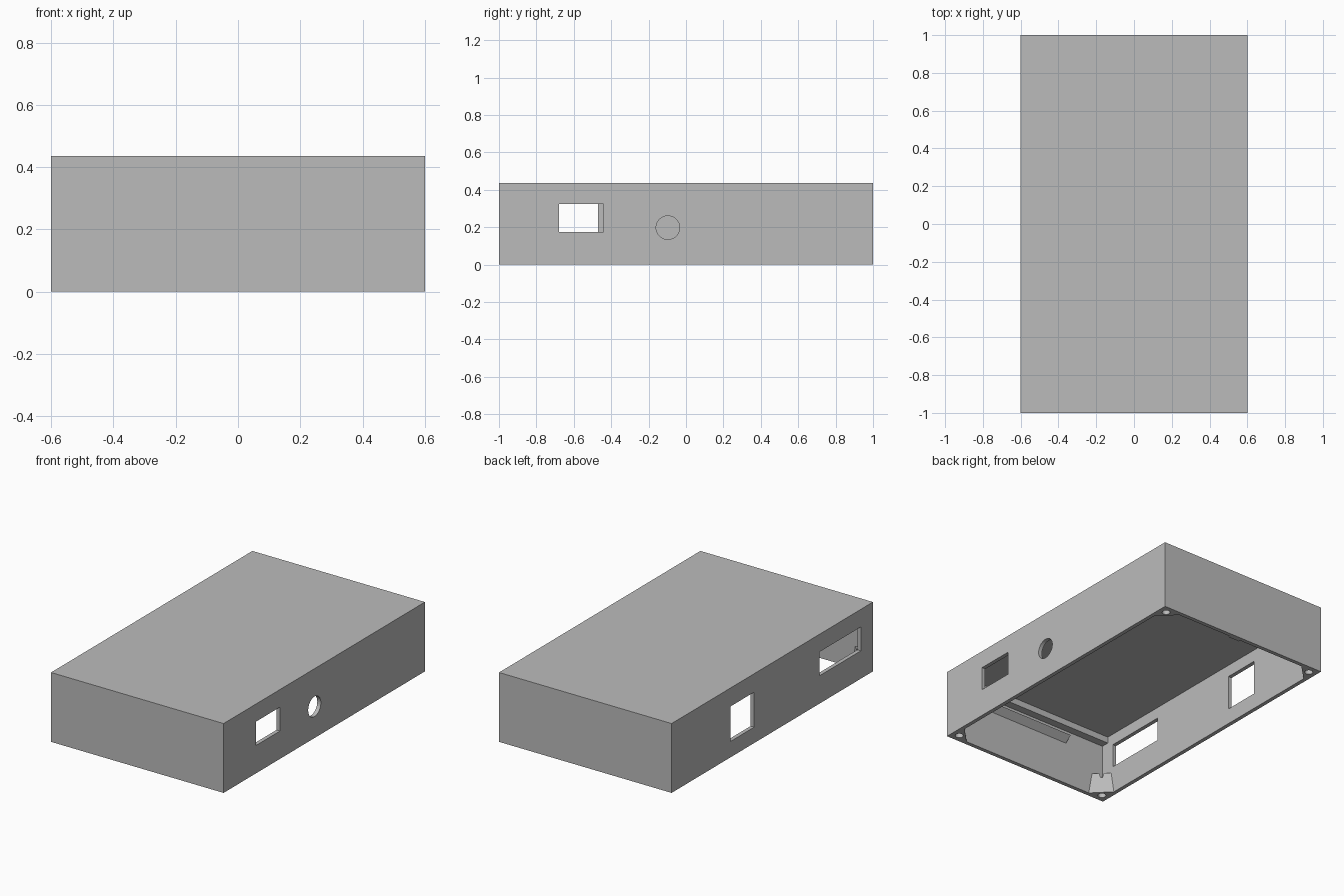
import bpy, bmesh, math
from mathutils import Matrix, Vector

if "Cube" in bpy.data.objects:
    bpy.data.objects.remove(bpy.data.objects["Cube"])

W, L, H = 1.2, 2.0, 0.436          # outer size
T, CEIL = 0.025, 0.396             # wall thickness, underside of the lid
IX, IY = W / 2 - T, L / 2 - T      # inner half sizes

grey = bpy.data.materials.new("plain grey")
grey.use_nodes = True
grey.diffuse_color = (0.5, 0.5, 0.5, 1)
grey.node_tree.nodes["Principled BSDF"].inputs["Base Color"].default_value = (0.5, 0.5, 0.5, 1)


def finish(name, bm):
    bmesh.ops.recalc_face_normals(bm, faces=bm.faces)
    mesh = bpy.data.meshes.new(name)
    bm.to_mesh(mesh)
    bm.free()
    mesh.materials.append(grey)
    obj = bpy.data.objects.new(name, mesh)
    bpy.context.collection.objects.link(obj)
    return obj


def box(name, x, y, z):
    """Box from (low, high) ranges."""
    bm = bmesh.new()
    size = [b - a for a, b in (x, y, z)]
    mid = [(a + b) / 2 for a, b in (x, y, z)]
    bmesh.ops.create_cube(bm, size=1, matrix=Matrix.Translation(mid) @ Matrix.Diagonal((*size, 1)))
    return finish(name, bm)


def cylinder(name, centre, radius, depth, axis="Z"):
    bm = bmesh.new()
    turn = Matrix.Rotation(math.pi / 2, 4, "Y") if axis == "X" else Matrix.Identity(4)
    bmesh.ops.create_cone(bm, cap_ends=True, segments=32, radius1=radius, radius2=radius,
                          depth=depth, matrix=Matrix.Translation(centre) @ turn)
    return finish(name, bm)


def loft(name, bottom, top):
    """Solid between two outlines with the same number of points."""
    bm = bmesh.new()
    a = [bm.verts.new(p) for p in bottom]
    b = [bm.verts.new(p) for p in top]
    bm.faces.new(a)
    bm.faces.new(b)
    for i in range(len(a)):
        j = (i + 1) % len(a)
        bm.faces.new((a[i], a[j], b[j], b[i]))
    return finish(name, bm)


def cut(obj, cutters):
    """Subtract the cutters and remove them."""
    for c in cutters:
        mod = obj.modifiers.new("cut", "BOOLEAN")
        mod.operation, mod.solver, mod.object = "DIFFERENCE", "EXACT", c
    graph = bpy.context.evaluated_depsgraph_get()
    old = obj.data
    obj.data = bpy.data.meshes.new_from_object(obj.evaluated_get(graph))
    obj.modifiers.clear()
    bpy.data.meshes.remove(old)
    for c in cutters:
        bpy.data.objects.remove(c)


# Hollow case, open underneath, with its side openings
case = box("case", (-W / 2, W / 2), (-L / 2, L / 2), (0, H))
left_wall, right_wall = (IX - 0.05, W), (-W, -IX + 0.05)
cut(case, [
    box("cavity", (-IX, IX), (-IY, IY), (-0.1, CEIL)),
    box("left_window", left_wall, (-0.68, -0.44), (0.175, 0.325)),
    cylinder("left_round_hole", (W / 2, -0.097, 0.198), 0.063, 0.2, "X"),
    box("right_front_window", right_wall, (-0.88, -0.47), (0.175, 0.325)),
    box("right_back_window", right_wall, (0.18, 0.416), (0.10, 0.32)),
])

# Tapered corner posts with screw holes
for sx, end_x in ((1, "left"), (-1, "right")):
    for sy, end_y in ((1, "back"), (-1, "front")):
        def corner(leg, z):
            return [Vector((sx * (IX - a), sy * (IY - b), z)) for a, b in ((0, 0), (leg, 0), (0, leg))]
        post = loft(f"{end_y}_{end_x}_post", corner(0.105, 0), corner(0.08, 0.14))
        cut(post, [cylinder("screw_hole", (sx * (IX - 0.026), sy * (IY - 0.026), 0.07), 0.024, 0.3)])

# Ribs under the lid and wedge ledges on the end walls
for s, end in ((-1, "front"), (1, "back")):
    y0 = s * IY
    box(f"{end}_rib", (-IX, IX), sorted((y0, y0 - s * 0.05)), (0.356, CEIL))
    section = ((0, 0.273), (0.042, 0.31), (0, 0.31))
    loft(f"{end}_ledge", *([(x, y0 - s * d, z) for d, z in section] for x in (-0.295, 0.295)))

# Small tab on the back rim
box("back_tab", (0, 0.08), (IY - 0.012, IY), (0, 0.02))
